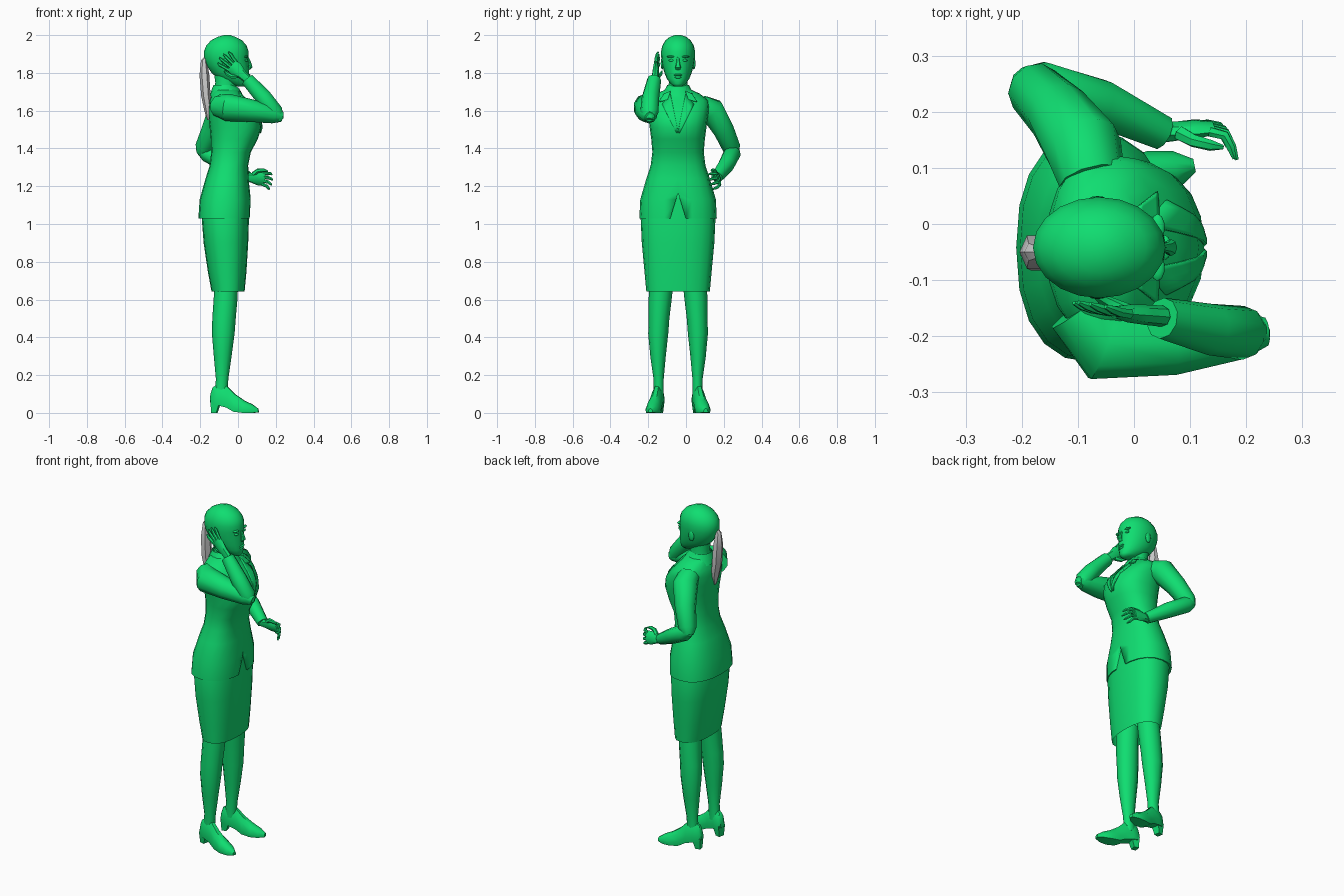
import bpy, bmesh, math
from mathutils import Vector as V
from mathutils.bvhtree import BVHTree

if "Cube" in bpy.data.objects:
    bpy.data.objects.remove(bpy.data.objects["Cube"])

CY = -0.042  # body's plane of symmetry
green = bpy.data.materials.new("green")
green.diffuse_color = (0.005, 0.73, 0.165, 1)
green.use_nodes = True
green.node_tree.nodes["Principled BSDF"].inputs["Base Color"].default_value = green.diffuse_color


def finish(name, bm, mat=green, angle=40):
    bmesh.ops.recalc_face_normals(bm, faces=bm.faces)
    me = bpy.data.meshes.new(name)
    bm.to_mesh(me)
    bm.free()
    ob = bpy.data.objects.new(name, me)
    bpy.context.collection.objects.link(ob)
    if mat:
        me.materials.append(mat)
    bpy.ops.object.select_all(action='DESELECT')
    ob.select_set(True)
    bpy.context.view_layer.objects.active = ob
    bpy.ops.object.shade_smooth_by_angle(angle=math.radians(angle))
    return ob


def loft(name, rings, mat=green, cap0=True, cap1=True, angle=40):
    bm = bmesh.new()
    vs = [[bm.verts.new(p) for p in r] for r in rings]
    n = len(vs[0])
    for a, b in zip(vs, vs[1:]):
        for i in range(n):
            j = (i + 1) % n
            bm.faces.new((a[i], a[j], b[j], b[i]))
    if cap0:
        bm.faces.new(vs[0][::-1])
    if cap1:
        bm.faces.new(vs[-1])
    return finish(name, bm, mat, angle)


def section(z, xb, xf, hw, yc=CY, n=20, e=2.0):
    """Horizontal superellipse from back xb to front xf."""
    pts = []
    for i in range(n):
        a = 2 * math.pi * i / n
        c, s = math.cos(a), math.sin(a)
        c = math.copysign(abs(c) ** (2 / e), c)
        s = math.copysign(abs(s) ** (2 / e), s)
        pts.append(V(((xb + xf) / 2 + (xf - xb) / 2 * c, yc + hw * s, z)))
    return pts


def tube(name, pts, radii, ref=(0, 0, 1), n=10, mat=green):
    """Tube along pts; radii are (along ref, across ref)."""
    pts, rings = [V(p) for p in pts], []
    for i, p in enumerate(pts):
        t = (pts[min(i + 1, len(pts) - 1)] - pts[max(i - 1, 0)]).normalized()
        u = V(ref)
        u = (u - u.dot(t) * t).normalized()
        w = t.cross(u)
        ru, rw = radii[i] if isinstance(radii[i], tuple) else (radii[i],) * 2
        rings.append([p + u * ru * math.cos(2 * math.pi * k / n) + w * rw * math.sin(2 * math.pi * k / n)
                      for k in range(n)])
    return loft(name, rings, mat)


def blob(name, loc, size):
    bm = bmesh.new()
    bmesh.ops.create_uvsphere(bm, u_segments=10, v_segments=6, radius=1)
    for v in bm.verts:
        v.co = V(loc) + V([c * s for c, s in zip(v.co, size)])
    return finish(name, bm, angle=70)


# jacket
jacket = loft("jacket", [section(*s, e=2.35) for s in [
    (1.03, -.21, .065, .205), (1.13, -.203, .068, .2), (1.24, -.172, .056, .168), (1.31, -.15, .054, .145),
    (1.38, -.142, .068, .136), (1.45, -.144, .105, .142), (1.51, -.15, .125, .15), (1.57, -.157, .115, .158),
    (1.62, -.156, .078, .165), (1.655, -.15, .045, .16), (1.69, -.135, .015, .115), (1.715, -.125, 0, .06)]])

# inverted V notch in the jacket front
bm = bmesh.new()
tri = [(CY - .05, 1.0), (CY + .05, 1.0), (CY, 1.165)]
ends = [[bm.verts.new((x, y, z)) for y, z in tri] for x in (.045, .2)]
bm.faces.new(ends[0])
bm.faces.new(ends[1])
for i in range(3):
    j = (i + 1) % 3
    bm.faces.new((ends[0][i], ends[0][j], ends[1][j], ends[1][i]))
cutter = finish("notch_cutter", bm)
cutter.hide_render = True
mod = jacket.modifiers.new("notch", 'BOOLEAN')
mod.object, mod.operation, mod.solver = cutter, 'DIFFERENCE', 'EXACT'
bpy.context.view_layer.objects.active = jacket
bpy.ops.object.modifier_apply(modifier="notch")
bpy.data.objects.remove(cutter)

# skirt, open at the hem
loft("skirt", [section(*s, e=2.4) for s in [
    (.642, -.14, .035, .168), (.75, -.16, .045, .178), (.9, -.182, .054, .192),
    (1.03, -.192, .058, .198), (1.18, -.17, .05, .17)]], cap0=False)

# lapels laid on the chest
bm = bmesh.new()
bm.from_mesh(jacket.data)
tree = BVHTree.FromBMesh(bm)
bm.free()


def patch(name, a, b, c, d, side, lift=.007, n=6):
    bm, grid = bmesh.new(), []
    for i in range(n + 1):
        row = []
        for j in range(n + 1):
            p = V(a).lerp(V(b), i / n).lerp(V(d).lerp(V(c), i / n), j / n)
            y = CY + side * p.x
            hit = tree.ray_cast(V((1, y, p.y)), V((-1, 0, 0)))[0]
            row.append(bm.verts.new(((hit.x if hit else 0) + lift, y, p.y)))
        grid.append(row)
    for i in range(n):
        for j in range(n):
            bm.faces.new((grid[i][j], grid[i + 1][j], grid[i + 1][j + 1], grid[i][j + 1]))
    ob = finish(name, bm)
    ob.modifiers.new("thick", 'SOLIDIFY').thickness = .008


for side, label in ((-1, "right"), (1, "left")):
    patch(label + "_lapel", (.04, 1.69), (.085, 1.635), (.008, 1.48), (0, 1.485), side)
    patch(label + "_collar_tip", (.04, 1.705), (.075, 1.69), (.1, 1.65), (.055, 1.66), side, .009)

# neck and collar
loft("neck", [section(*s, n=14) for s in [
    (1.62, -.14, .03, .07), (1.70, -.125, .0, .055), (1.75, -.12, -.012, .05), (1.82, -.13, .0, .055)]])
loft("collar", [section(*s, n=16) for s in [
    (1.675, -.15, .03, .1), (1.715, -.138, .008, .068), (1.735, -.13, -.015, .058)]], cap0=False, cap1=False)

# head
loft("head", [section(*s, n=20) for s in [
    (1.728, .0, .046, .02), (1.742, -.05, .056, .04), (1.77, -.105, .058, .06), (1.80, -.14, .058, .072),
    (1.84, -.167, .057, .083), (1.88, -.18, .055, .089), (1.915, -.18, .056, .09), (1.945, -.168, .045, .083),
    (1.972, -.143, .022, .067), (1.99, -.11, -.012, .045), (2.0, -.075, -.04, .016)]], angle=60)
tube("nose", [(.05, CY, 1.882), (.062, CY, 1.85), (.066, CY, 1.83), (.058, CY, 1.818)],
     [(.006, .006), (.009, .01), (.011, .015), (.004, .012)], (1, 0, 0), 8)
blob("upper_lip", (.056, CY, 1.789), (.01, .022, .006))
blob("lower_lip", (.055, CY, 1.777), (.01, .018, .007))
for s, label in ((-1, "right"), (1, "left")):
    blob(label + "_eye", (.043, CY + s * .034, 1.866), (.01, .016, .007))
    blob(label + "_brow", (.042, CY + s * .036, 1.886), (.013, .024, .006))
    blob(label + "_ear", (-.065, CY + s * .084, 1.85), (.018, .008, .032))

# ponytail
tube("ponytail", [(-.165, -.05, 1.885), (-.18, -.05, 1.865), (-.178, -.05, 1.79), (-.17, -.052, 1.68),
                  (-.158, -.052, 1.6), (-.158, -.052, 1.55)],
     [(.008, .01), (.016, .018), (.026, .034), (.025, .036), (.02, .03), (.005, .008)], (1, 0, 0), 6, None)

# legs and shoes
for s, label in ((-1, "right"), (1, "left")):
    loft(label + "_leg", [section(z, x - rx, x + rx, ry, CY + s * y, 12) for z, x, y, rx, ry in [
        (.72, -.06, .085, .062, .064), (.6, -.066, .095, .063, .061), (.5, -.074, .101, .062, .055),
        (.42, -.078, .105, .06, .053), (.3, -.081, .106, .047, .041), (.18, -.084, .103, .033, .027),
        (.09, -.09, .103, .033, .027)]])
    d = V((math.cos(.2), s * math.sin(.2), 0))
    side = V((-d.y, d.x, 0))
    heel = V((-.145, CY + s * .095, 0))
    rings = []
    for t, lo, hi, w in [(0, .055, .1, .016), (.012, .045, .135, .027), (.045, .04, .155, .031),
                         (.09, .028, .14, .032), (.13, .006, .1, .037), (.18, 0, .066, .042),
                         (.225, 0, .045, .033), (.258, .002, .022, .012)]:
        rings.append([heel + d * t + side * (w * a) + V((0, 0, lo + (hi - lo) * h)) for a, h in
                      ((-.9, 0), (.9, 0), (1, .3), (.75, .75), (.3, 1), (-.3, 1), (-.75, .75), (-1, .3))])
    loft(label + "_shoe", rings)
    loft(label + "_shoe_heel", [[heel + d * t + side * a * w + V((0, 0, z)) for t, a in
                                 ((t0, -1), (t1, -1), (t1, 1), (t0, 1))]
                                for z, t0, t1, w in ((0, .006, .034, .017), (.065, .004, .055, .025))])

# sleeves
tube("right_upper_sleeve", [(-.1, -.15, 1.625), (-.055, -.21, 1.617), (.07, -.212, 1.6), (.19, -.197, 1.578),
                            (.235, -.192, 1.566)], [.06, .073, .06, .046, .026])
tube("right_lower_sleeve", [(.225, -.195, 1.548), (.195, -.194, 1.59), (.135, -.188, 1.67), (.05, -.168, 1.765)],
     [.022, .048, .046, .037], (0, 1, 0))
tube("left_upper_sleeve", [(-.075, .08, 1.625), (-.09, .135, 1.602), (-.135, .198, 1.5), (-.178, .24, 1.405),
                           (-.192, .252, 1.37)], [.06, .07, .058, .05, .03], (1, 0, 0))
tube("left_lower_sleeve", [(-.2, .252, 1.395), (-.165, .245, 1.375), (-.06, .215, 1.315), (.05, .163, 1.248)],
     [.028, .046, .044, .032])


def hand(name, wrist, d, n, thumb, curl):
    """Palm, four fingers and a thumb; n points out of the palm."""
    o, d, n = V(wrist), V(d).normalized(), V(n)
    n = (n - n.dot(d) * d).normalized()
    w = d.cross(n) * thumb
    tube(name + "_palm", [o - d * .02, o + d * .02, o + d * .06, o + d * .092],
         [(.019, .023), (.018, .026), (.016, .038), (.01, .036)], n, 8)
    for i in range(4):
        b = o + d * .082 + w * (i - 1.5) * .019
        out = w * (i - 1.5) * .004
        size = (.85, 1, .95, .8)[3 - i]
        k = (b, b + (d * (1 - .3 * curl) + n * .35 * curl) * .04 * size + out,
             b + (d * (1.7 - curl) + n * 1.1 * curl) * .042 * size + out * 2,
             b + (d * (2.3 - 1.6 * curl) + n * 1.9 * curl) * .042 * size + out * 2)
        tube(f"{name}_finger_{i + 1}", k, [.0095, .009, .008, .004], w, 6)
    b = o + d * .03 + w * .02
    tube(name + "_thumb", [b, b + d * .02 + w * .024 + n * .01, b + d * .05 + w * .032 + n * .02,
                           b + d * .072 + w * .03 + n * .026], [.014, .012, .01, .004], n, 6)


hand("right_hand", (.035, -.163, 1.78), (-.75, .06, .66), (0, 1, .1), 1, .15)
hand("left_hand", (.05, .163, 1.247), (.97, .1, -.1), (.1, -1, -.25), -1, .75)
